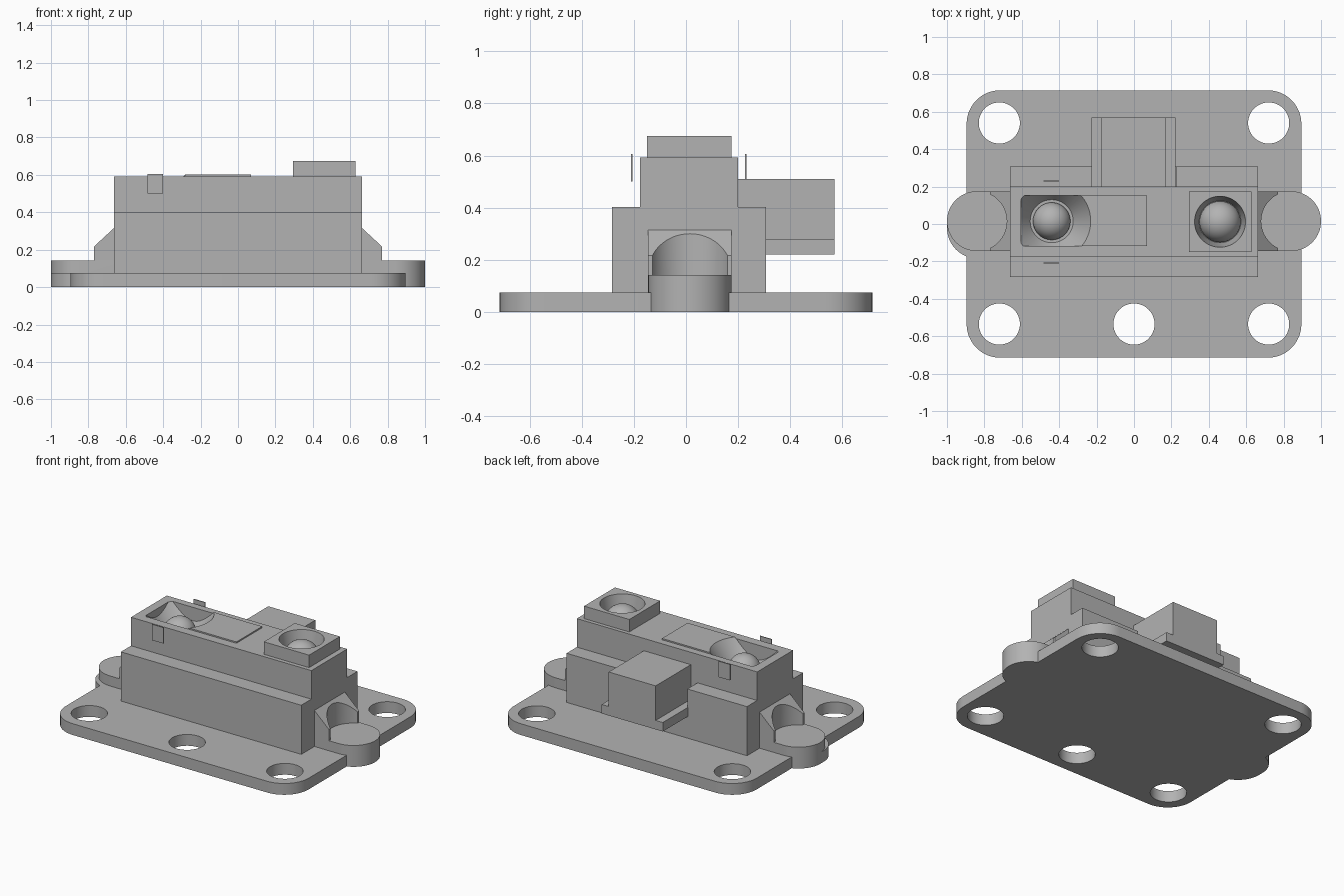
import bpy, bmesh, math
from mathutils import Matrix, Vector

cube = bpy.data.objects.get("Cube")
if cube:
    bpy.data.objects.remove(cube, do_unlink=True)

grey = bpy.data.materials.new("plain grey")
grey.use_nodes = True
grey.diffuse_color = (0.45, 0.45, 0.45, 1)
grey.node_tree.nodes["Principled BSDF"].inputs["Base Color"].default_value = (0.45, 0.45, 0.45, 1)


def finish(name, bm):
    bmesh.ops.recalc_face_normals(bm, faces=bm.faces)
    mesh = bpy.data.meshes.new(name)
    bm.to_mesh(mesh)
    bm.free()
    mesh.materials.append(grey)
    ob = bpy.data.objects.new(name, mesh)
    bpy.context.collection.objects.link(ob)
    return ob


def prism(name, pts, depth):
    """Extrude a closed loop of 3D points along a vector."""
    bm = bmesh.new()
    face = bm.faces.new([bm.verts.new(p) for p in pts])
    out = bmesh.ops.extrude_face_region(bm, geom=[face], use_keep_orig=True)
    moved = [v for v in out["geom"] if isinstance(v, bmesh.types.BMVert)]
    bmesh.ops.translate(bm, verts=moved, vec=Vector(depth))
    return finish(name, bm)


def box(name, x, y, z):
    pts = [(x[0], y[0], z[0]), (x[1], y[0], z[0]), (x[1], y[1], z[0]), (x[0], y[1], z[0])]
    return prism(name, pts, (0, 0, z[1] - z[0]))


def cone(name, x, y, z, r_low, r_top, n=64):
    bm = bmesh.new()
    place = Matrix.Translation((x, y, (z[0] + z[1]) / 2))
    bmesh.ops.create_cone(bm, cap_ends=True, segments=n, radius1=r_low, radius2=r_top,
                          depth=z[1] - z[0], matrix=place)
    return finish(name, bm)


def dome(name, x, y, z, r):
    bm = bmesh.new()
    bmesh.ops.create_uvsphere(bm, u_segments=40, v_segments=24, radius=r,
                              matrix=Matrix.Translation((x, y, z)))
    return finish(name, bm)


def activate(ob):
    bpy.ops.object.select_all(action="DESELECT")
    ob.select_set(True)
    bpy.context.view_layer.objects.active = ob


def combine(ob, tool, how="DIFFERENCE", keep=False):
    mod = ob.modifiers.new("combine", "BOOLEAN")
    mod.operation, mod.solver, mod.object = how, "EXACT", tool
    activate(ob)
    bpy.ops.object.modifier_apply(modifier=mod.name)
    if not keep:
        bpy.data.objects.remove(tool, do_unlink=True)


def arc(cx, cy, r, start, end, n, z=0):
    angles = [math.radians(start + (end - start) * i / n) for i in range(n + 1)]
    return [(cx + r * math.cos(a), cy + r * math.sin(a), z) for a in angles]


MID = 0.015

# Rounded mounting plate with five screw holes
outline = []
for i, (sx, sy) in enumerate([(1, 1), (-1, 1), (-1, -1), (1, -1)]):
    outline += arc(sx * 0.715, sy * 0.535, 0.18, 90 * i, 90 * i + 90, 14)
plate = prism("mounting_plate", outline, (0, 0, 0.075))

# Rounded ears at both ends
for s in (1, -1):
    ear_line = [(s * 0.6, MID - 0.16, 0)]
    ear_line += [(s * x, y, z) for x, y, z in arc(0.84, MID, 0.16, -90, 90, 32)]
    ear_line += [(s * 0.6, MID + 0.16, 0)]
    combine(plate, prism("ear", ear_line, (0, 0, 0.142)), "UNION")
combine(plate, cone("ear_flare", -0.835, -0.02, (0, 0.075), 0.165, 0.165), "UNION")

for x, y in [(-0.72, 0.54), (0.72, 0.54), (-0.72, -0.535), (0, -0.535), (0.72, -0.535)]:
    combine(plate, cone("hole", x, y, (-0.1, 0.2), 0.11, 0.11, 48))

# Stepped sensor body with a notch behind for the connector
section = [(-0.283, 0.07), (0.307, 0.07), (0.307, 0.402), (0.2, 0.402),
           (0.2, 0.592), (-0.177, 0.592), (-0.177, 0.402), (-0.283, 0.402)]
body = prism("sensor_body", [(-0.664, y, z) for y, z in section], (1.328, 0, 0))
combine(body, box("notch", (-0.225, 0.225), (0.2, 0.4), (0.22, 0.5)))

# Sloped gussets scooped out around the ear screws
for s, side in ((1, "left"), (-1, "right")):
    wedge = [(0.65, 0.13), (0.77, 0.13), (0.77, 0.217), (0.664, 0.315), (0.65, 0.315)]
    gusset = prism(side + "_gusset", [(s * x, MID - 0.16, z) for x, z in wedge], (0, 0.32, 0))
    combine(gusset, cone("scoop", s * 0.84, MID, (0.142, 0.5), 0.16, 0.16))

# Raised window plate and the conical receiver pocket
window = box("window_plate", (-0.4, 0.07), (-0.117, 0.153), (0.585, 0.601))
pocket = cone("pocket", -0.44, MID, (0.47, 0.61), 0.115, 0.215)
combine(pocket, box("pocket_limit", (-0.605, 0.2), (-0.117, 0.153), (0.4, 0.7)), "INTERSECT")
combine(window, pocket, keep=True)
combine(body, pocket)
dome("receiver_lens", -0.44, MID, 0.48, 0.1)

# Emitter housing with a tapered well and lens
housing = box("emitter_housing", (0.295, 0.628), (-0.15, 0.175), (0.58, 0.675))
well = cone("well", 0.46, 0.012, (0.54, 0.685), 0.112, 0.138)
combine(housing, well, keep=True)
combine(body, well)
dome("emitter_lens", 0.46, 0.012, 0.555, 0.11)

# Rear connector with a wider foot
box("connector_foot", (-0.228, 0.222), (0.19, 0.57), (0.22, 0.28))
box("connector_shell", (-0.176, 0.17), (0.19, 0.57), (0.275, 0.51))

# Thin side tabs
for side, y in (("front", -0.208), ("back", 0.229)):
    box(side + "_tab", (-0.485, -0.4), (y - 0.003, y + 0.003), (0.5, 0.606))

# Smooth round surfaces, keep hard edges
for ob in list(bpy.context.collection.objects):
    if ob.type == "MESH" and grey.name in ob.data.materials:
        activate(ob)
        bpy.ops.object.shade_smooth_by_angle(angle=math.radians(30))
